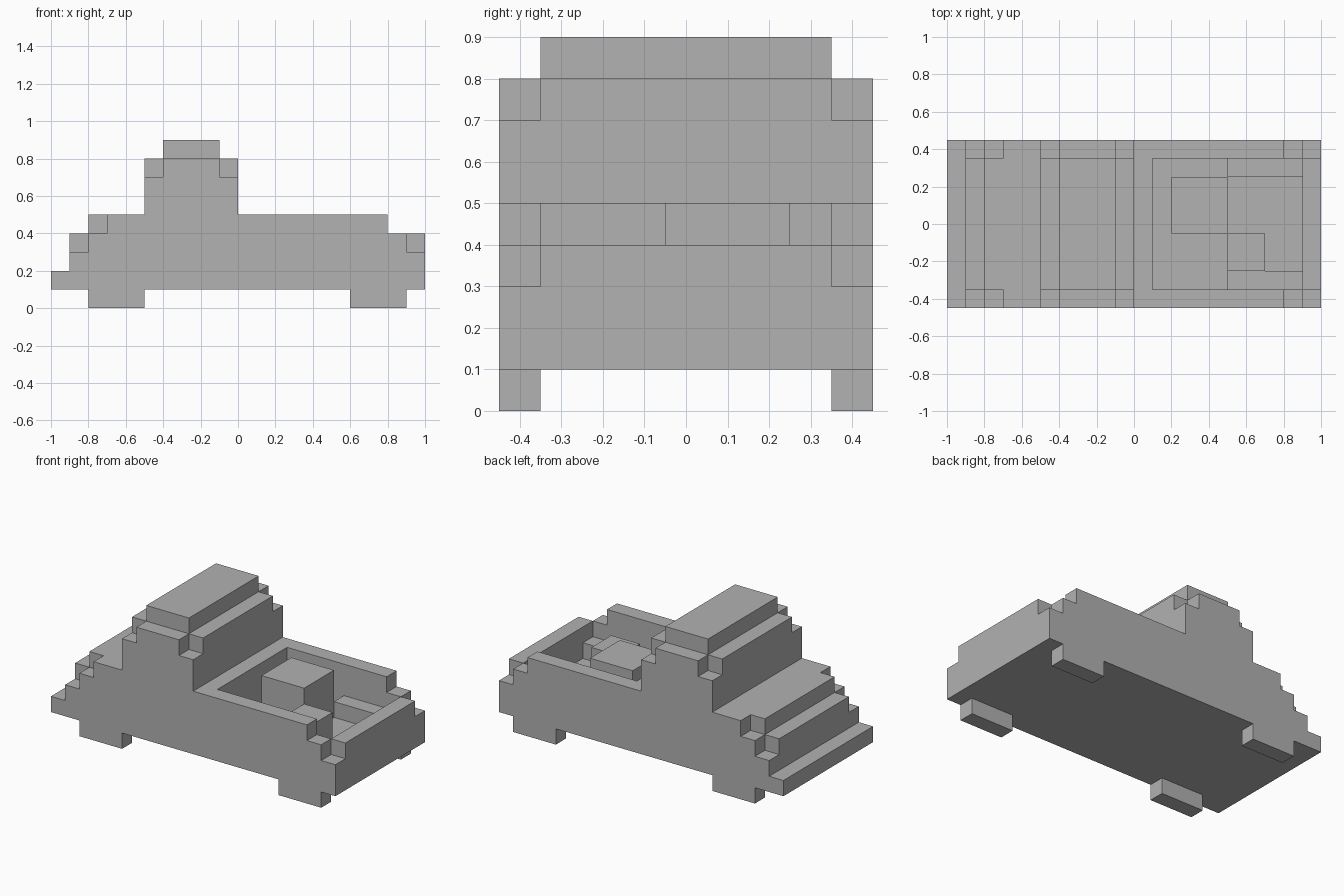
import bpy
import bmesh

cube = bpy.data.objects.get("Cube")
if cube:
    bpy.data.objects.remove(cube, do_unlink=True)

grey = bpy.data.materials.new("plain_grey")
grey.use_nodes = True
colour = (0.445, 0.445, 0.445, 1)
grey.diffuse_color = colour
grey.node_tree.nodes["Principled BSDF"].inputs["Base Color"].default_value = colour


def slab(name, profile, y0, y1):
    """Extrude an (x, z) outline from y0 to y1."""
    bm = bmesh.new()
    face = bm.faces.new([bm.verts.new((x, y0, z)) for x, z in profile])
    moved = bmesh.ops.extrude_face_region(bm, geom=[face])["geom"]
    verts = [v for v in moved if isinstance(v, bmesh.types.BMVert)]
    bmesh.ops.translate(bm, verts=verts, vec=(0, y1 - y0, 0))
    bmesh.ops.recalc_face_normals(bm, faces=bm.faces)
    mesh = bpy.data.meshes.new(name)
    bm.to_mesh(mesh)
    bm.free()
    mesh.materials.append(grey)
    obj = bpy.data.objects.new(name, mesh)
    bpy.context.collection.objects.link(obj)
    return obj


def stepped(steps, base=0.1, end=1):
    """Turn (start x, height) steps into a closed outline."""
    outline = [(steps[0][0], base)]
    ends = [x for x, _ in steps[1:]] + [end]
    for (x, height), stop in zip(steps, ends):
        outline += [(x, height), (stop, height)]
    return outline + [(end, base)]


def block(name, x0, x1, y0, y1, z0, z1):
    return slab(name, stepped([(x0, z1)], z0, x1), y0, y1)


# Middle of the truck: bonnet, cab, roof, open bed and tailgate
core = [(-1, .2), (-.9, .4), (-.8, .5), (-.5, .8), (-.4, .9),
        (-.1, .8), (0, .5), (.1, .2), (.9, .4)]
slab("body_core", stepped(core), -.35, .35)

# Outer sides with stepped-in corners
side = [(-1, .2), (-.9, .3), (-.8, .4), (-.7, .5), (-.5, .7), (-.4, .8),
        (-.1, .7), (0, .5), (.8, .4), (.9, .3)]

for label, s in (("front", -1), ("back", 1)):
    outer = sorted((s * .35, s * .45))
    inner = sorted((s * .25, s * .35))
    slab(label + "_body_side", stepped(side), *outer)
    # Wheels and wheel arch inside the bed
    block(label + "_left_wheel", .6, .9, *outer, 0, .1)
    block(label + "_right_wheel", -.8, -.5, *outer, 0, .1)
    block(label + "_wheel_arch", .5, .9, *inner, .2, .3)

# Cargo in the bed
block("large_crate", .2, .5, -.05, .25, .2, .5)
block("small_crate", .5, .7, -.25, -.05, .2, .4)
